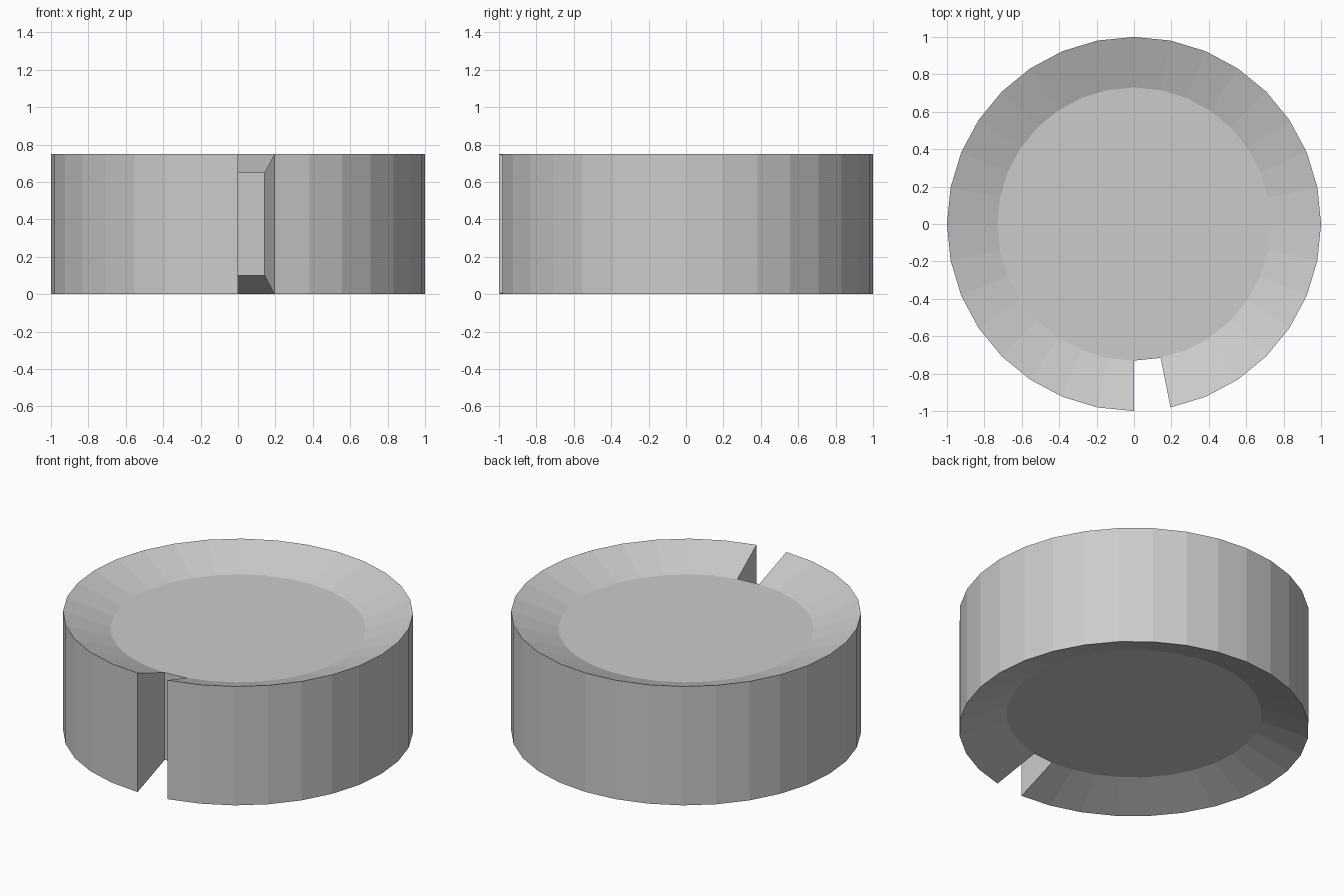
import bpy, bmesh
from math import sin, cos, pi

if "Cube" in bpy.data.objects:
    bpy.data.objects.remove(bpy.data.objects["Cube"])

SIDES = 32
# ring cross-section (radius, z): outer bottom, outer top, inner top, inner bottom
PROFILE = [(1.0, 0.0), (1.0, 0.75), (0.73, 0.65), (0.73, 0.10)]

bm = bmesh.new()
cols = []
for i in range(SIDES):
    a = -pi / 2 + 2 * pi * i / SIDES
    cols.append([bm.verts.new((r * cos(a), r * sin(a), z)) for r, z in PROFILE])

for i in range(SIDES):
    a, b = cols[i], cols[(i + 1) % SIDES]
    if i == 0:
        # notch: one missing rim segment, showing the core wall
        bm.faces.new((a[2], a[3], b[3], b[2]))
        bm.faces.new(a)
        bm.faces.new(b)
    else:
        # rim segment: underside slope, outer wall, top slope
        bm.faces.new((a[3], b[3], b[0], a[0]))
        bm.faces.new((a[0], b[0], b[1], a[1]))
        bm.faces.new((a[1], b[1], b[2], a[2]))

# flat recessed discs, top and bottom
bm.faces.new([c[2] for c in cols])
bm.faces.new([c[3] for c in reversed(cols)])
bmesh.ops.recalc_face_normals(bm, faces=bm.faces[:])

mesh = bpy.data.meshes.new("notched_disc")
bm.to_mesh(mesh)
bm.free()
bpy.context.collection.objects.link(bpy.data.objects.new("notched_disc", mesh))
